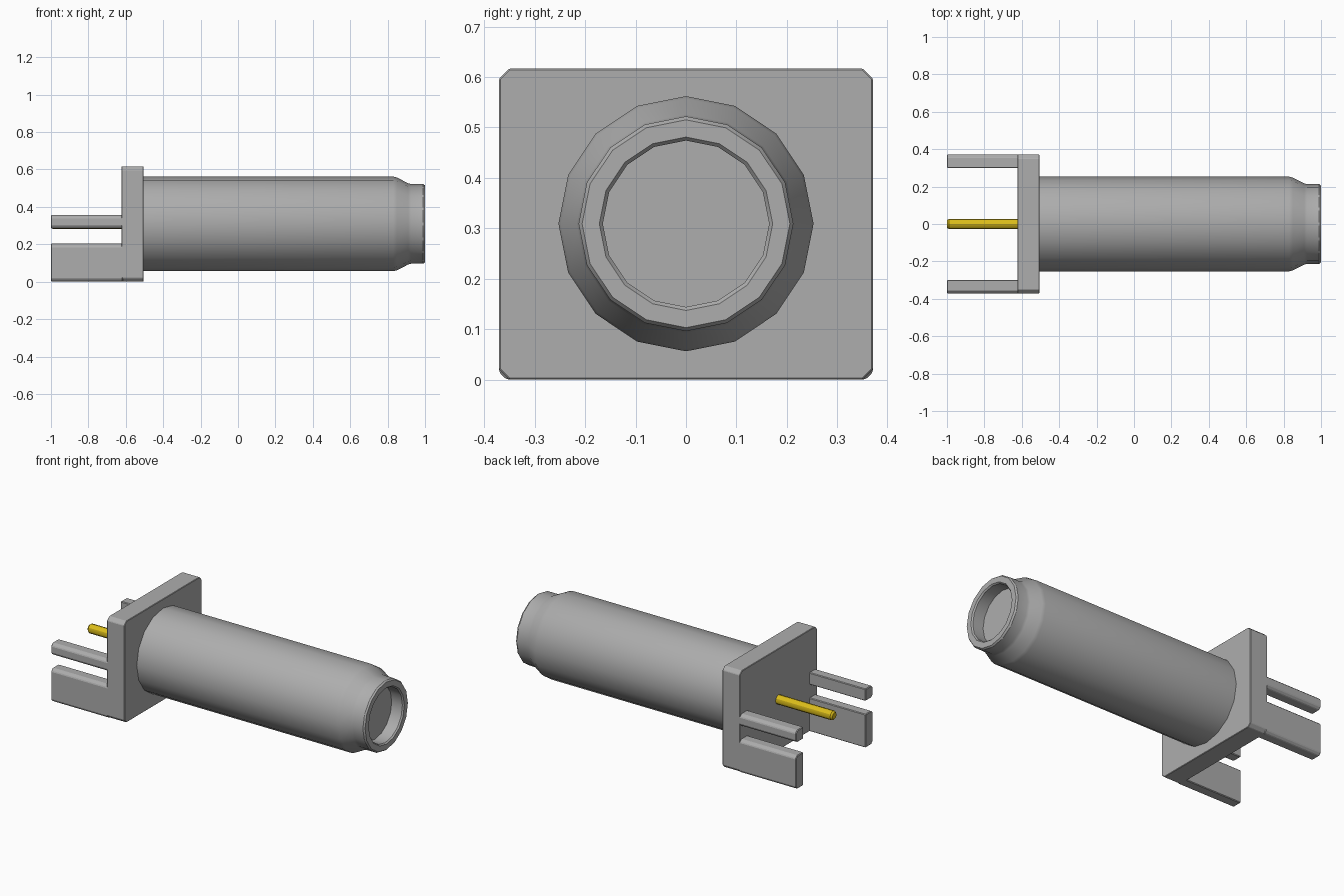
import bpy, bmesh, math

cube = bpy.data.objects.get("Cube")
if cube:
    bpy.data.objects.remove(cube, do_unlink=True)

AXIS_Z = 0.309


def material(name, rgb):
    m = bpy.data.materials.new(name)
    m.use_nodes = True
    m.diffuse_color = (*rgb, 1)
    m.node_tree.nodes["Principled BSDF"].inputs["Base Color"].default_value = (*rgb, 1)
    return m


GREY = material("grey metal", (0.42, 0.42, 0.42))
GOLD = material("gold", (0.70, 0.50, 0.01))


def finish(bm, name, mat, smooth=None):
    bmesh.ops.recalc_face_normals(bm, faces=bm.faces)
    mesh = bpy.data.meshes.new(name)
    bm.to_mesh(mesh)
    bm.free()
    mesh.materials.append(mat)
    ob = bpy.data.objects.new(name, mesh)
    bpy.context.collection.objects.link(ob)
    if smooth:
        bpy.ops.object.select_all(action='DESELECT')
        ob.select_set(True)
        bpy.context.view_layer.objects.active = ob
        bpy.ops.object.shade_smooth_by_angle(angle=math.radians(smooth))
    return ob


def turned(name, mat, profile, sides):
    """Rings of (x, radius) around the long axis, capped at both ends."""
    bm = bmesh.new()
    rings = []
    for x, r in profile:
        angles = [2 * math.pi * i / sides for i in range(sides)]
        rings.append([bm.verts.new((x, r * math.sin(a), AXIS_Z + r * math.cos(a))) for a in angles])
    for a, b in zip(rings, rings[1:]):
        for i in range(sides):
            j = (i + 1) % sides
            bm.faces.new((a[i], a[j], b[j], b[i]))
    bm.faces.new(rings[0])
    bm.faces.new(rings[-1])
    return finish(bm, name, mat, 30)


def extruded(name, mat, outline, to_3d, depth, bevel):
    """Flat outline pushed along depth, with a fine chamfer on its rims."""
    bm = bmesh.new()
    face = bm.faces.new([bm.verts.new(to_3d(u, v)) for u, v in outline])
    moved = bmesh.ops.extrude_face_region(bm, geom=[face])["geom"]
    bmesh.ops.translate(bm, vec=depth, verts=[g for g in moved if isinstance(g, bmesh.types.BMVert)])
    bmesh.ops.recalc_face_normals(bm, faces=bm.faces)
    bmesh.ops.bevel(bm, geom=bm.edges[:], offset=bevel, segments=1, affect='EDGES')
    return finish(bm, name, mat)


# Square flange with cut corners
w, h, c = 0.371, 0.617, 0.02
flange = [(-w + c, 0), (w - c, 0), (w, c), (w, h - c),
          (w - c, h), (-w + c, h), (-w, h - c), (-w, c)]
extruded("flange", GREY, flange, lambda y, z: (-0.623, y, z), (0.118, 0, 0), 0.003)

# Hollow-tipped barrel with a necked-down end
turned("barrel", GREY, [
    (-0.51, 0.253), (0.83, 0.253), (0.85, 0.248), (0.91, 0.217), (0.925, 0.213),
    (0.99, 0.213), (1.0, 0.206), (1.0, 0.172), (0.992, 0.165), (0.92, 0.165)], 16)

# Mounting legs: a wide lower and a narrow upper one on each side
c = 0.015
for side, label in ((1, "back"), (-1, "front")):
    for part, z0, z1, low in (("lower", 0, 0.203, c), ("upper", 0.284, 0.357, c)):
        y0, y1 = side * 0.299, side * 0.371
        outline = [(y0, z0), (y1 - side * low, z0), (y1, z0 + low),
                   (y1, z1 - c), (y1 - side * c, z1), (y0, z1)]
        extruded(f"{label}_{part}_leg", GREY, outline,
                 lambda y, z: (-1.0, y, z), (0.385, 0, 0), 0.004)

# Centre contact pin with a chamfered tip
turned("centre_pin", GOLD, [(-1.0, 0.019), (-0.99, 0.028), (-0.615, 0.028)], 12)
